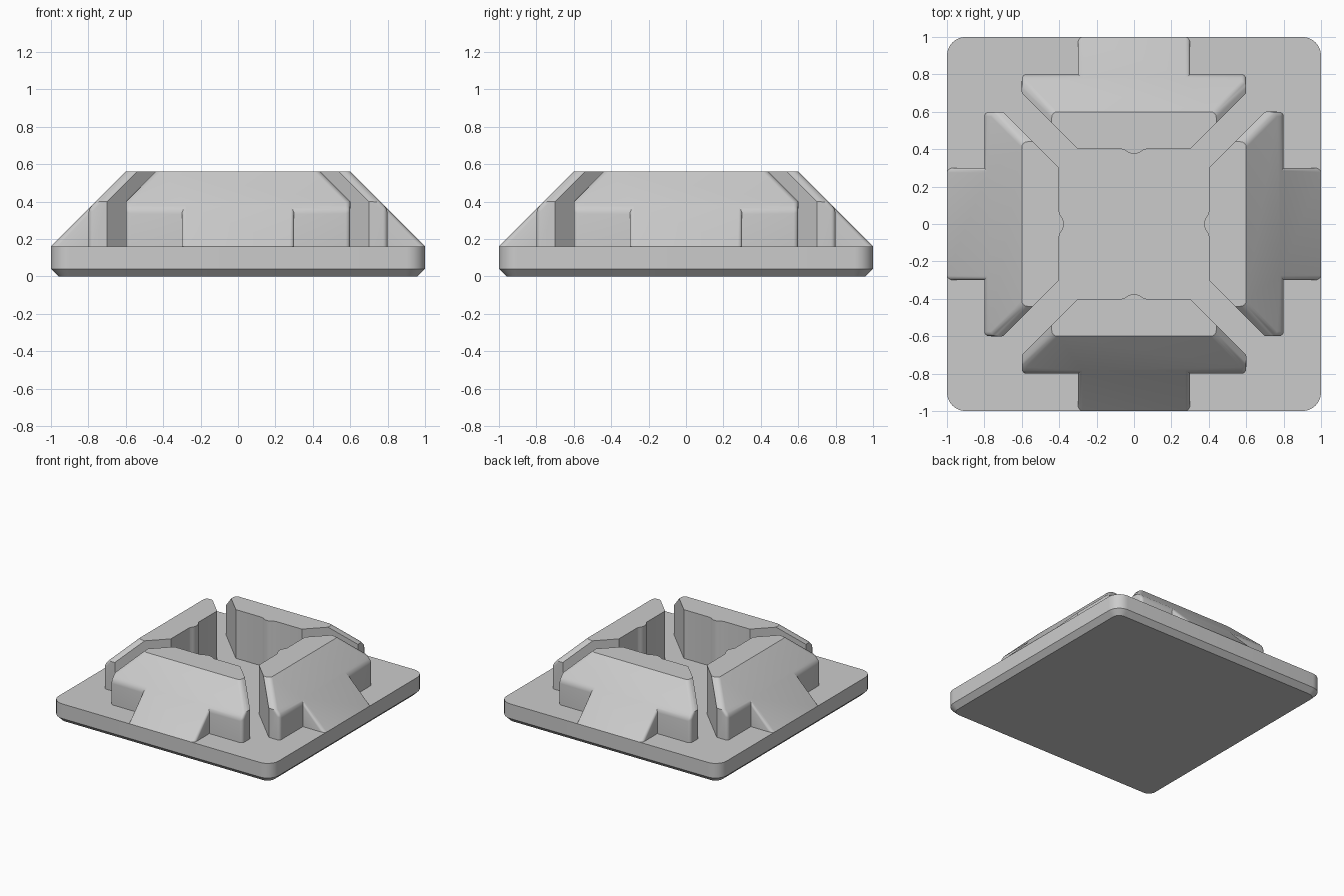
import bpy, bmesh, math
from mathutils import Vector

cube = bpy.data.objects.get("Cube")
if cube:
    bpy.data.objects.remove(cube)

grey = bpy.data.materials.new("light grey")
grey.use_nodes = True
colour = (0.6, 0.6, 0.6, 1)
grey.diffuse_color = colour
grey.node_tree.nodes["Principled BSDF"].inputs["Base Color"].default_value = colour

FLOOR, TOP = 0.16, 0.56


def finish(bm, name):
    """Turn a bmesh into a grey object with sharp edges kept."""
    bmesh.ops.recalc_face_normals(bm, faces=bm.faces)
    mesh = bpy.data.meshes.new(name)
    bm.to_mesh(mesh)
    bm.free()
    mesh.materials.append(grey)
    obj = bpy.data.objects.new(name, mesh)
    bpy.context.collection.objects.link(obj)
    bpy.ops.object.select_all(action="DESELECT")
    obj.select_set(True)
    bpy.context.view_layer.objects.active = obj
    bpy.ops.object.shade_smooth_by_angle(angle=math.radians(30))
    return obj


def bevel(bm, edges, size, segments):
    bmesh.ops.bevel(bm, geom=edges, offset=size, segments=segments,
                    profile=0.5, affect="EDGES", clamp_overlap=True)


def cut(bm, point, normal):
    """Slice away everything on the normal side and cap the opening."""
    geom = bm.verts[:] + bm.edges[:] + bm.faces[:]
    result = bmesh.ops.bisect_plane(bm, geom=geom, dist=1e-5, plane_co=point,
                                    plane_no=Vector(normal).normalized(), clear_outer=True)
    rim = [e for e in result["geom_cut"] if isinstance(e, bmesh.types.BMEdge)]
    bmesh.ops.holes_fill(bm, edges=rim, sides=0)


# Base plate: rounded corners and a chamfered underside
bm = bmesh.new()
bmesh.ops.create_cube(bm, size=1)
for v in bm.verts:
    v.co = (v.co.x * 2, v.co.y * 2, (v.co.z + 0.5) * FLOOR)
bevel(bm, [e for e in bm.edges if abs(e.verts[0].co.z - e.verts[1].co.z) > 0.1], 0.1, 8)
bevel(bm, [e for e in bm.edges if all(v.co.z < 0.001 for v in e.verts)], 0.04, 1)
finish(bm, "base_plate")

# Half of a buttress plan, from the inner rib round to the outer stem
half = [(0.015, -0.377), (0.035, -0.385), (0.05, -0.396), (0.065, -0.4), (0.3, -0.4),
        (0.6, -0.7), (0.6, -0.8), (0.3, -0.8), (0.3, -1.1)]
outline = half + [(-x, y) for x, y in reversed(half)]


def buttress(name, angle):
    bm = bmesh.new()
    plan = bm.faces.new([bm.verts.new((x, y, FLOOR)) for x, y in outline])
    solid = bmesh.ops.extrude_face_region(bm, geom=[plan], use_keep_orig=True)
    for v in solid["geom"]:
        if isinstance(v, bmesh.types.BMVert):
            v.co.z = TOP
    # Outer slope and the two sloping shoulders
    cut(bm, (0, -1, FLOOR), (0, -1, 1))
    for side in (-1, 1):
        cut(bm, (side * 0.6, 0, 0.4), (side, 0, 1))

    # Round the slope's borders and the outer upright corners
    def on_slope(v):
        return abs(v.co.z - v.co.y - 1 - FLOOR) < 1e-4

    def is_rounded(e):
        a, b = e.verts
        if on_slope(a) and on_slope(b):
            return not any(abs(a.co.z - h) + abs(b.co.z - h) < 1e-3 for h in (FLOOR, TOP))
        middle = (a.co + b.co) / 2
        return (abs(a.co.z - b.co.z) > 0.1 and abs(a.co.x - b.co.x) < 1e-3
                and abs(abs(middle.x) - 0.6) < 1e-3 and abs(middle.y + 0.8) < 1e-3)

    bevel(bm, [e for e in bm.edges if is_rounded(e)], 0.025, 4)
    obj = finish(bm, name)
    obj.rotation_euler.z = angle


for i, place in enumerate(("front", "left", "back", "right")):
    buttress(place + "_buttress", i * math.pi / 2)
